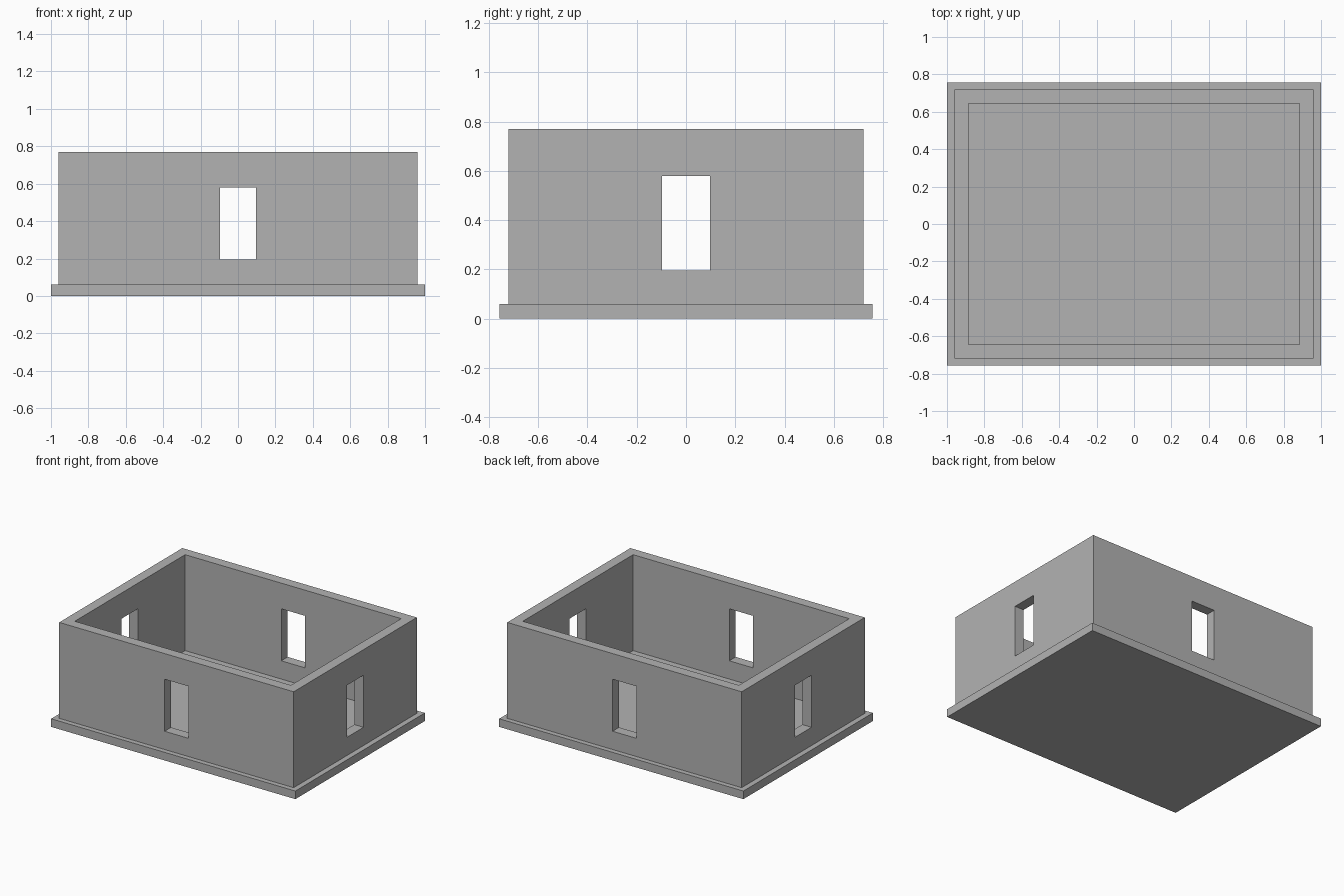
import bpy

default_cube = bpy.data.objects.get("Cube")
if default_cube:
    bpy.data.objects.remove(default_cube, do_unlink=True)

BASE_TOP = 0.06
WALL_TOP = 0.77
OUTER = (0.96, 0.72)
THICKNESS = 0.075
SILL, LINTEL = 0.195, 0.58
WINDOW_HALF = 0.097

grey = bpy.data.materials.new("plain grey")
grey.use_nodes = True
grey.diffuse_color = (0.45, 0.45, 0.45, 1)
grey.node_tree.nodes["Principled BSDF"].inputs["Base Color"].default_value = grey.diffuse_color


def box(name, half_x, half_y, bottom, top):
    """Box centred on x and y, between two heights."""
    bpy.ops.mesh.primitive_cube_add(size=2, location=(0, 0, (bottom + top) / 2))
    obj = bpy.context.object
    obj.name = name
    obj.scale = (half_x, half_y, (top - bottom) / 2)
    bpy.ops.object.transform_apply(location=True, rotation=False, scale=True)
    obj.data.materials.append(grey)
    return obj


def cut(target, cutter):
    """Subtract the cutter from the target, then discard the cutter."""
    cutter.hide_render = True
    mod = target.modifiers.new(cutter.name, "BOOLEAN")
    mod.operation = "DIFFERENCE"
    mod.solver = "EXACT"
    mod.object = cutter
    bpy.context.view_layer.objects.active = target
    bpy.ops.object.modifier_apply(modifier=mod.name)
    bpy.data.objects.remove(cutter, do_unlink=True)


# Floor slab, with a ledge all round
box("floor_slab", 1.0, 0.757, 0, BASE_TOP)

# Open-topped walls
walls = box("walls", *OUTER, BASE_TOP, WALL_TOP)
cut(walls, box("room_cutter", OUTER[0] - THICKNESS, OUTER[1] - THICKNESS,
               BASE_TOP - 0.1, WALL_TOP + 0.1))

# One window in the middle of each wall, cut in opposite pairs
cut(walls, box("front_back_window_cutter", WINDOW_HALF, 1.2, SILL, LINTEL))
cut(walls, box("side_window_cutter", 1.2, WINDOW_HALF, SILL, LINTEL))
